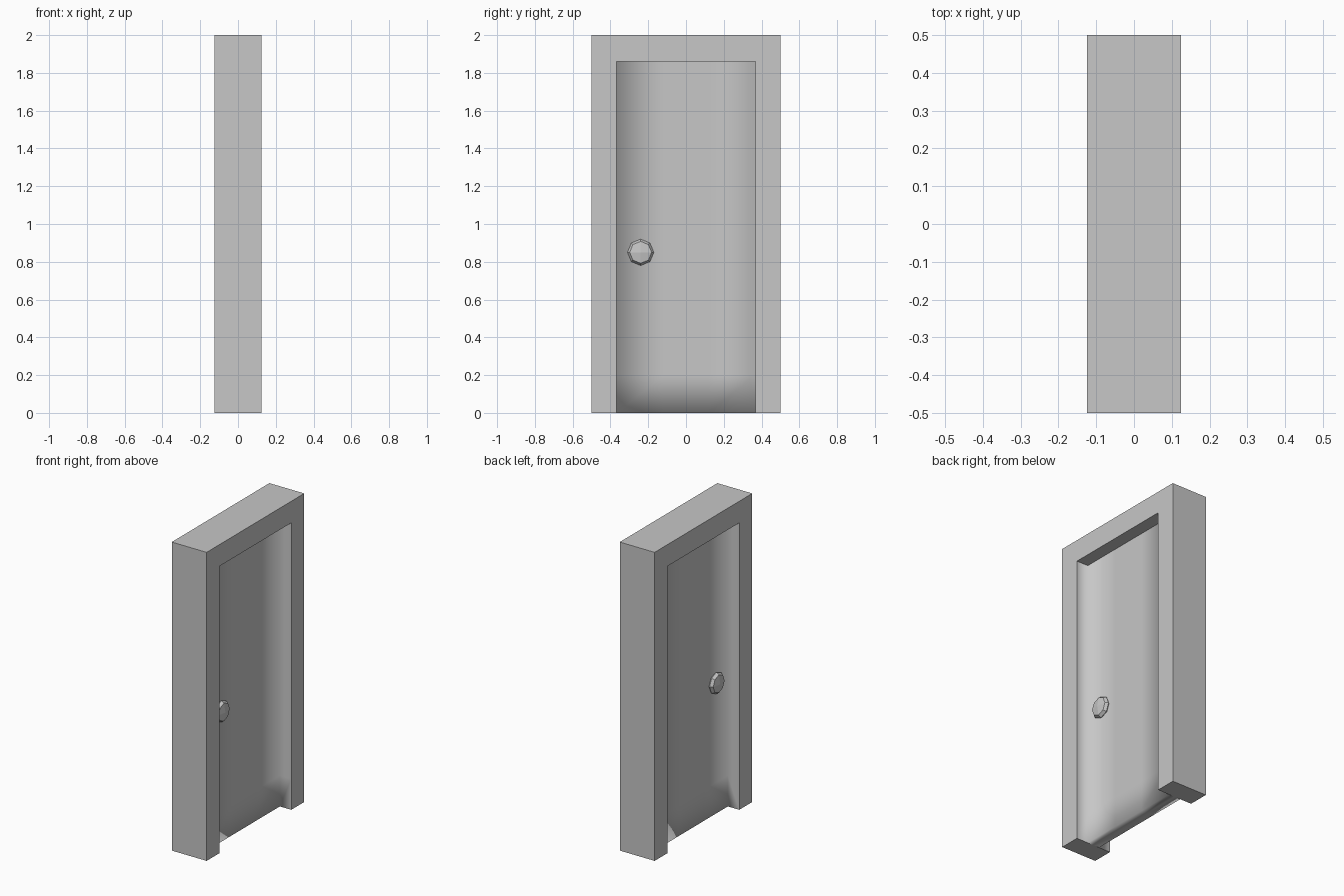
import bpy
import bmesh
from mathutils import Vector

default_cube = bpy.data.objects.get("Cube")
if default_cube:
    bpy.data.objects.remove(default_cube, do_unlink=True)

# Overall sizes
HALF_DEPTH, HALF_WIDTH, HEIGHT = 0.125, 0.5, 2.0
OPEN_Y, OPEN_Z = 0.367, 1.86
PANEL_X = 0.043

grey = bpy.data.materials.new("plain_grey")
grey.use_nodes = True
colour = (0.57, 0.57, 0.57, 1)
grey.diffuse_color = colour
grey.node_tree.nodes["Principled BSDF"].inputs["Base Color"].default_value = colour


def make_object(name, bm, smooth=False):
    mesh = bpy.data.meshes.new(name)
    for face in bm.faces:
        face.smooth = smooth
    bm.to_mesh(mesh)
    bm.free()
    mesh.materials.append(grey)
    obj = bpy.data.objects.new(name, mesh)
    bpy.context.collection.objects.link(obj)
    return obj


# Door frame: an arch-shaped profile extruded through its depth
bm = bmesh.new()
right_half = [(HALF_WIDTH, HEIGHT), (HALF_WIDTH, 0), (OPEN_Y, 0), (OPEN_Y, OPEN_Z)]
profile = right_half + [(-y, z) for y, z in reversed(right_half)]
base = bm.faces.new([bm.verts.new((-HALF_DEPTH, y, z)) for y, z in profile])
out = bmesh.ops.extrude_face_region(bm, geom=[base], use_keep_orig=True)
moved = [g for g in out["geom"] if isinstance(g, bmesh.types.BMVert)]
bmesh.ops.translate(bm, verts=moved, vec=(2 * HALF_DEPTH, 0, 0))
bmesh.ops.recalc_face_normals(bm, faces=bm.faces)
# The side reveals belong to the door, so they are left open here
reveals = [f for f in bm.faces
           if all(abs(abs(v.co.y) - OPEN_Y) < 0.001 for v in f.verts)
           and abs(f.normal.y) > 0.9]
bmesh.ops.delete(bm, geom=reveals, context="FACES")
make_object("door_frame", bm)

# Door: a softly shaded panel running into both side reveals, closed below
bm = bmesh.new()
section = [(HALF_DEPTH, -OPEN_Y)]
section += [(PANEL_X, y) for y in (-OPEN_Y, -0.12, 0.12, OPEN_Y)]
section += [(HALF_DEPTH, OPEN_Y)]
rows = [[bm.verts.new((x, y, z)) for x, y in section] for z in (0, 0.2, OPEN_Z)]
for low, high in zip(rows, rows[1:]):
    for i in range(len(section) - 1):
        bm.faces.new((low[i], low[i + 1], high[i + 1], high[i]))
bottom = rows[0][1:-1]
middle = [bm.verts.new((0, v.co.y, 0)) for v in bottom]
for i in range(len(bottom) - 1):
    bm.faces.new((middle[i], middle[i + 1], bottom[i + 1], bottom[i]))
door = make_object("door_panel", bm, smooth=True)
mirror = door.modifiers.new("Mirror", "MIRROR")
mirror.use_axis = (True, False, False)

# Knobs: faceted, flattened balls on both faces of the door
for side, label in ((1, "left"), (-1, "right")):
    bm = bmesh.new()
    bmesh.ops.create_cube(bm, size=2)
    bmesh.ops.subdivide_edges(bm, edges=bm.edges[:], cuts=1, use_grid_fill=True)
    for v in bm.verts:
        spoke = Vector((0, v.co.y, v.co.z))
        front = round(v.co.x)
        if spoke.length < 0.01:
            v.co.x = front * 0.028
        else:
            v.co = spoke.normalized() * (0.058 if front else 0.07)
            v.co.x = front * 0.018
    knob = make_object(label + "_knob", bm)
    knob.location = (side * 0.05, -0.24, 0.85)
